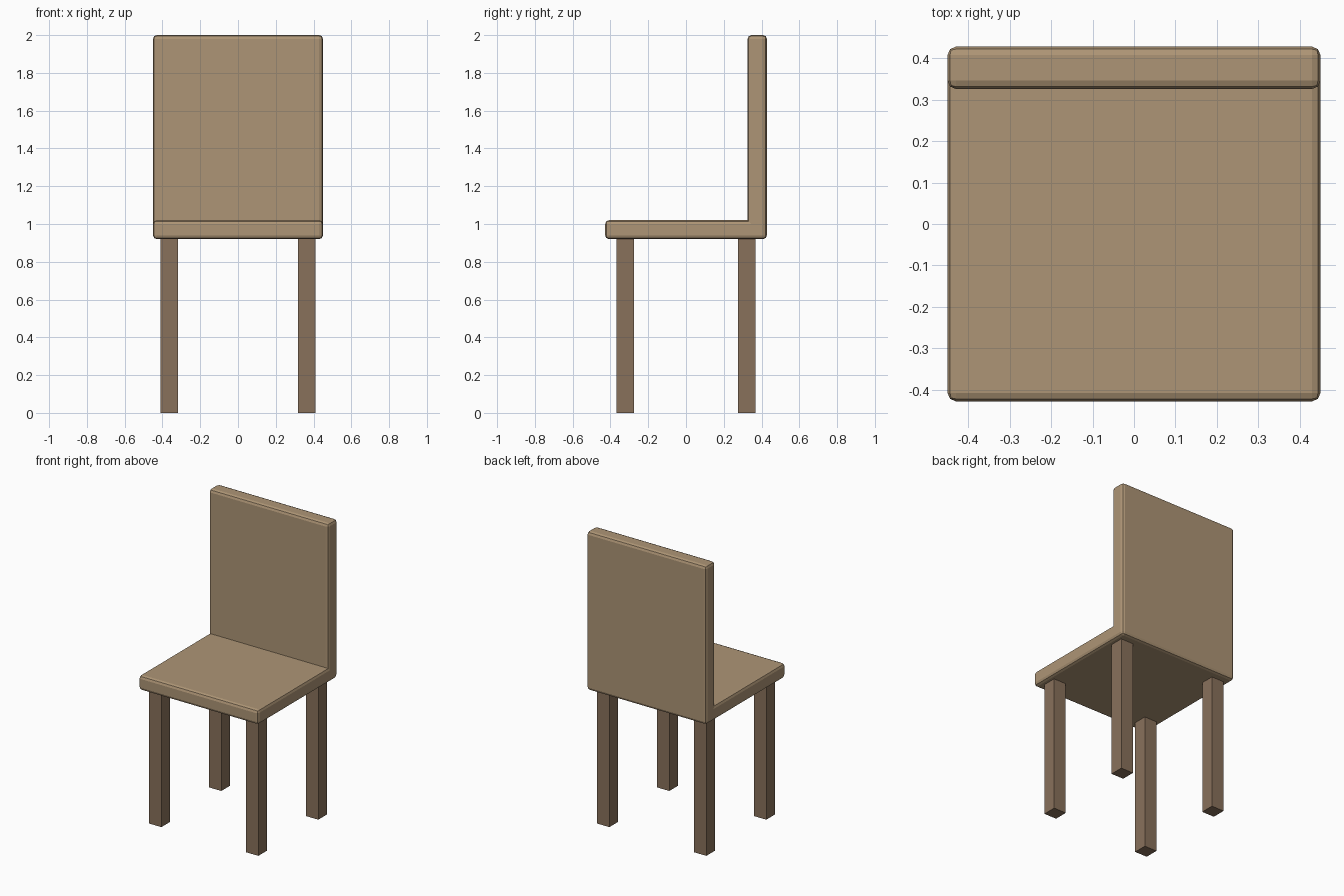
import bpy, bmesh

if "Cube" in bpy.data.objects:
    bpy.data.objects.remove(bpy.data.objects["Cube"])


def material(name, rgb):
    m = bpy.data.materials.new(name)
    m.diffuse_color = (*rgb, 1)
    m.use_nodes = True
    m.node_tree.nodes["Principled BSDF"].inputs["Base Color"].default_value = m.diffuse_color
    return m


def add_object(name, bm, mat):
    bmesh.ops.recalc_face_normals(bm, faces=bm.faces)
    me = bpy.data.meshes.new(name)
    bm.to_mesh(me)
    bm.free()
    me.materials.append(mat)
    ob = bpy.data.objects.new(name, me)
    bpy.context.collection.objects.link(ob)
    return ob


tan = material("light_wood", (0.42, 0.30, 0.18))
brown = material("dark_wood", (0.25, 0.165, 0.105))

# Seat and backrest: one L-shaped side profile extruded across the width
HALF_W, HALF_D = 0.45, 0.428
Y_BACK, Z_BOTTOM, Z_SEAT = 0.326, 0.92, 1.02
profile = [(-HALF_D, Z_BOTTOM), (HALF_D, Z_BOTTOM), (HALF_D, 2.0),
           (Y_BACK, 2.0), (Y_BACK, Z_SEAT), (-HALF_D, Z_SEAT)]
bm = bmesh.new()
side = bm.faces.new([bm.verts.new((-HALF_W, y, z)) for y, z in profile])
ext = bmesh.ops.extrude_face_region(bm, geom=[side], use_keep_orig=True)
moved = [v for v in ext["geom"] if isinstance(v, bmesh.types.BMVert)]
bmesh.ops.translate(bm, verts=moved, vec=(2 * HALF_W, 0, 0))
bmesh.ops.recalc_face_normals(bm, faces=bm.faces)

# Round every outer edge, keeping the inner corner sharp
outer = [e for e in bm.edges if e.is_convex]
bmesh.ops.bevel(bm, geom=outer, offset=0.02, segments=2, profile=0.5,
                affect='EDGES', clamp_overlap=True)
add_object("seat_and_backrest", bm, tan)

# Four square legs
LEG = 0.093
for sx, side_name in ((-1, "left"), (1, "right")):
    for sy, end_name in ((-1, "front"), (1, "back")):
        bm = bmesh.new()
        bmesh.ops.create_cube(bm, size=1)
        bmesh.ops.scale(bm, vec=(LEG, LEG, Z_BOTTOM), verts=bm.verts)
        leg = add_object(f"{end_name}_{side_name}_leg", bm, brown)
        leg.location = (sx * 0.365, sy * 0.322, Z_BOTTOM / 2)
